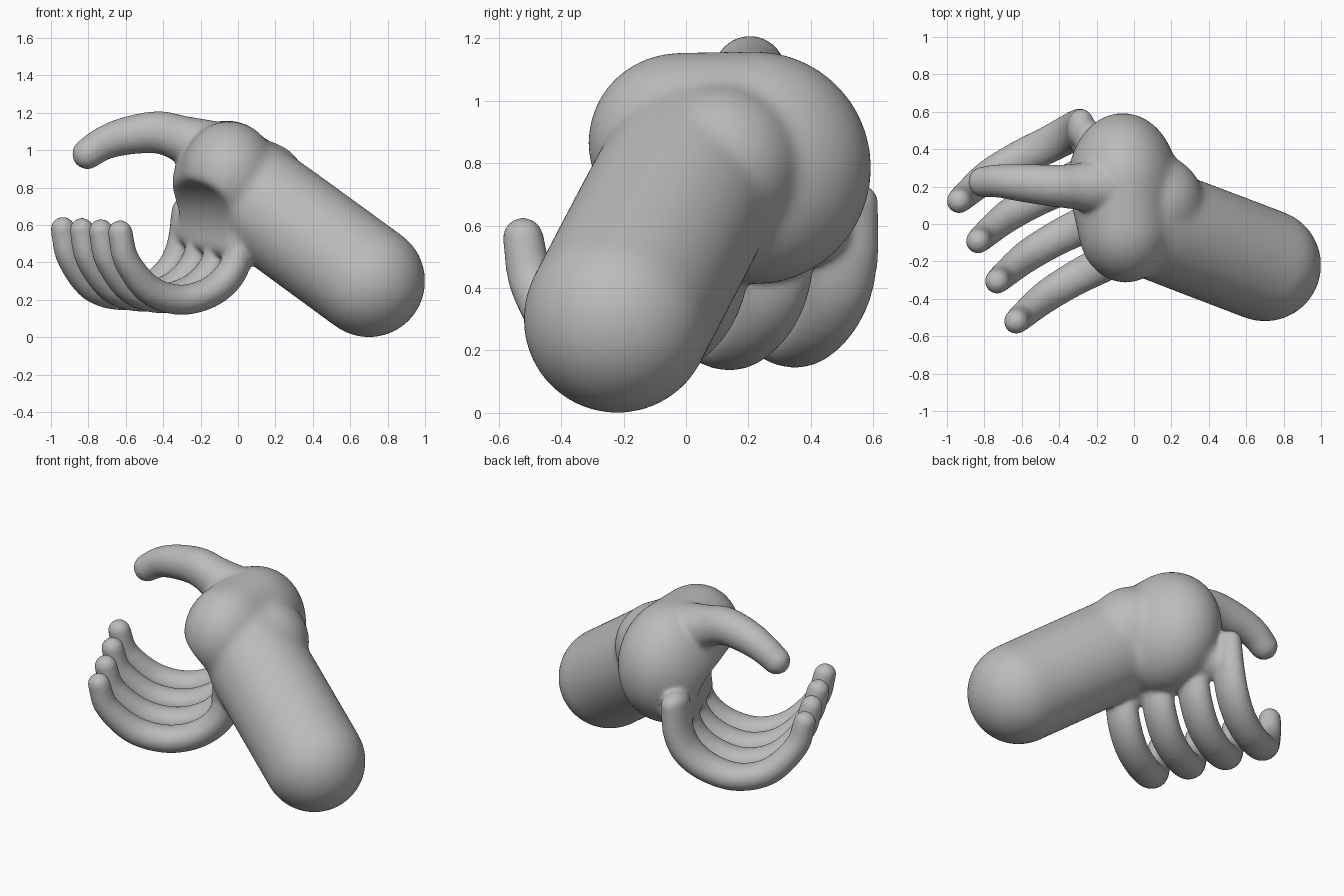
import bpy
import bmesh
from mathutils import Matrix, Vector

default = bpy.data.objects.get("Cube")
if default:
    bpy.data.objects.remove(default)

VOXEL = 0.012

skin = bpy.data.materials.new("clay_grey")
skin.use_nodes = True
GREY = (0.5, 0.5, 0.5, 1)
skin.diffuse_color = GREY
skin.node_tree.nodes["Principled BSDF"].inputs["Base Color"].default_value = GREY


def ball(bm, centre, radii, detail):
    matrix = Matrix.Translation(centre) @ Matrix.Diagonal((*radii, 1))
    bmesh.ops.create_icosphere(bm, subdivisions=detail, radius=1, matrix=matrix)


def spline(a, b, c, d, t):
    return 0.5 * (2 * b + (c - a) * t + (2 * a - 5 * b + 4 * c - d) * t * t
                  + (3 * b - a - 3 * c + d) * t ** 3)


def limb(bm, points, steps=8, detail=3, spread=0):
    """Sweep a ball along a smooth path of (x, y, z, radius), widening in y."""
    pts = [Vector(p) for p in points]
    pts = [2 * pts[0] - pts[1]] + pts + [2 * pts[-1] - pts[-2]]
    last = len(pts) - 3
    for i in range(1, last + 1):
        for s in range(steps + 1):
            p = spline(*pts[i - 1:i + 3], s / steps)
            wide = 1 + spread * (i - 1 + s / steps) / last
            ball(bm, p.xyz, (p.w, p.w * wide, p.w), detail)


def to_object(bm, name):
    mesh = bpy.data.meshes.new(name)
    bm.to_mesh(mesh)
    bm.free()
    obj = bpy.data.objects.new(name, mesh)
    bpy.context.collection.objects.link(obj)
    return obj


def fuse(obj):
    mod = obj.modifiers.new("fuse", "REMESH")
    mod.mode = "VOXEL"
    mod.voxel_size = VOXEL
    mod.use_smooth_shade = True


def soften(obj, iterations):
    mod = obj.modifiers.new("soften", "SMOOTH")
    mod.factor = 0.5
    mod.iterations = iterations


def bake(obj):
    graph = bpy.context.evaluated_depsgraph_get()
    mesh = bpy.data.meshes.new_from_object(obj.evaluated_get(graph))
    obj.modifiers.clear()
    obj.data = mesh


# Palm: one mound swept from the thumb side to the little-finger side
bm = bmesh.new()
thumb_side, thumb_radii = Vector((-0.045, -0.02, 0.865)), Vector((0.255, 0.295, 0.29))
heel, heel_radii = Vector((-0.06, 0.22, 0.785)), Vector((0.295, 0.375, 0.375))
for i in range(9):
    ball(bm, thumb_side.lerp(heel, i / 8), thumb_radii.lerp(heel_radii, i / 8), 5)

# Wrist swelling
ball(bm, (0.11, 0.11, 0.79), (0.265, 0.265, 0.265), 5)

# Knuckle ridge that carries the finger roots
limb(bm, [(-0.01, -0.11, 0.5, 0.1), (-0.14, 0.2, 0.53, 0.1),
          (-0.26, 0.45, 0.58, 0.1)], 10, 4)

# Forearm
limb(bm, [(0.05, 0.025, 0.775, 0.29), (0.2, -0.03, 0.665, 0.3),
          (0.70, -0.22, 0.3, 0.302)], 14, 5)
hand = to_object(bm, "hand")
fuse(hand)

# Grip hollow, cut along the row of fingers
row = Vector((-0.102, 0.215, 0.006))
bm = bmesh.new()
bmesh.ops.create_cone(bm, cap_ends=True, segments=64, radius1=0.29,
                      radius2=0.29, depth=2.4)
grip = to_object(bm, "grip_cutter")
grip.hide_render = True
grip.matrix_world = (Matrix.Translation((-0.33, -0.28, 0.57))
                     @ row.to_track_quat("Z", "Y").to_matrix().to_4x4())
cut = hand.modifiers.new("grip", "BOOLEAN")
cut.operation = "DIFFERENCE"
cut.object = grip
fuse(hand)
soften(hand, 40)
bake(hand)
bpy.data.objects.remove(grip)

bm = bmesh.new()
bm.from_mesh(hand.data)

# Four curled fingers, each shifted along the row, roots drawn together
finger = [(-0.63, -0.522, 0.56, 0.067), (-0.595, -0.49, 0.41, 0.071),
          (-0.475, -0.39, 0.255, 0.08), (-0.315, -0.29, 0.2, 0.082),
          (-0.16, -0.21, 0.235, 0.083), (-0.05, -0.145, 0.325, 0.083),
          (0.005, -0.11, 0.45, 0.08), (0.025, -0.1, 0.62, 0.075)]
for i in range(4):
    path = []
    for k, (x, y, z, r) in enumerate(finger):
        root = max(0, k - 2) / 5
        path.append((x + row.x * i, y + (row.y - 0.012 * root) * i,
                     z + (row.z + 0.012 * root) * i, r))
    limb(bm, path, spread=0.45)

# Thumb
limb(bm, [(-0.805, 0.225, 0.98, 0.083), (-0.72, 0.23, 1.035, 0.09),
          (-0.6, 0.22, 1.075, 0.102), (-0.43, 0.205, 1.095, 0.114),
          (-0.3, 0.2, 1.06, 0.125), (-0.15, 0.2, 1.0, 0.16)])

# Weld everything into one soft skin
bm.to_mesh(hand.data)
bm.free()
fuse(hand)
soften(hand, 12)
bake(hand)
hand.data.materials.clear()
hand.data.materials.append(skin)
hand.data.polygons.foreach_set("use_smooth", [True] * len(hand.data.polygons))
